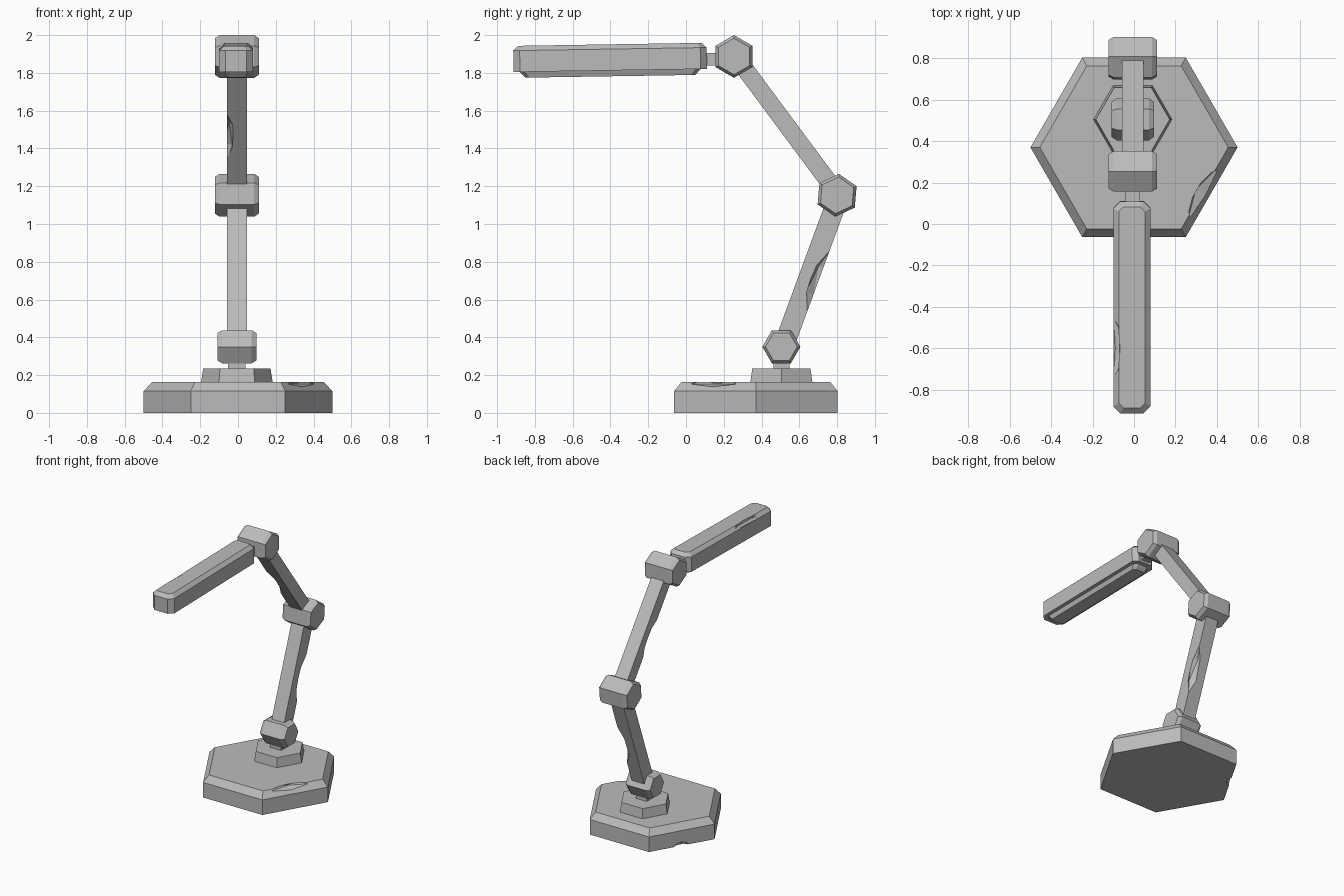
import bpy, bmesh
from math import sin, cos, pi, radians
from mathutils import Matrix, Vector

if "Cube" in bpy.data.objects:
    bpy.data.objects.remove(bpy.data.objects["Cube"])

grey = bpy.data.materials.new("plain grey")
grey.use_nodes = True
COLOUR = (0.5, 0.5, 0.5, 1)
grey.diffuse_color = COLOUR
grey.node_tree.nodes["Principled BSDF"].inputs["Base Color"].default_value = COLOUR

CX = -0.006  # sideways offset of everything above the base


def finish(name, bm):
    bmesh.ops.recalc_face_normals(bm, faces=bm.faces)
    mesh = bpy.data.meshes.new(name)
    bm.to_mesh(mesh)
    bm.free()
    mesh.materials.append(grey)
    obj = bpy.data.objects.new(name, mesh)
    bpy.context.collection.objects.link(obj)
    return obj


def loft(name, rings, matrix):
    """Skin a stack of equal-sized outlines and cap both ends."""
    bm = bmesh.new()
    loops = [[bm.verts.new(matrix @ Vector(p)) for p in ring] for ring in rings]
    n = len(loops[0])
    for a, b in zip(loops, loops[1:]):
        for i in range(n):
            j = (i + 1) % n
            bm.faces.new((a[i], a[j], b[j], b[i]))
    bm.faces.new(loops[0])
    bm.faces.new(loops[-1])
    return finish(name, bm)


def hexagon(r, z, phase=0):
    return [(r * cos(phase + i * pi / 3), r * sin(phase + i * pi / 3), z) for i in range(6)]


def rect(w, l, z, c=0):
    """Rectangle with half sizes w, l and corners cut by c."""
    if not c:
        return [(w, -l, z), (w, l, z), (-w, l, z), (-w, -l, z)]
    return [(w, c - l, z), (w, l - c, z), (w - c, l, z), (c - w, l, z),
            (-w, l - c, z), (-w, c - l, z), (c - w, -l, z), (w - c, -l, z)]


def chip(obj, centre, size, rotation):
    """Knock a faceted chip out of an edge."""
    bm = bmesh.new()
    bmesh.ops.create_icosphere(bm, subdivisions=1, radius=1)
    bmesh.ops.transform(bm, verts=bm.verts, matrix=Matrix.Translation(centre)
                        @ rotation @ Matrix.Diagonal((*size, 1)))
    cutter = finish("chip_cutter", bm)
    cutter.hide_render = True
    mod = obj.modifiers.new("chip", 'BOOLEAN')
    mod.operation, mod.solver, mod.object = 'DIFFERENCE', 'EXACT', cutter
    graph = bpy.context.evaluated_depsgraph_get()
    mesh = bpy.data.meshes.new_from_object(obj.evaluated_get(graph))
    obj.modifiers.remove(mod)
    obj.data = mesh
    bpy.data.objects.remove(cutter)


# Base plate with chipped rims
base = loft("base", [hexagon(0.5, 0), hexagon(0.5, 0.115), hexagon(0.455, 0.163)],
            Matrix.Translation((0, 0.37, 0)))
chip(base, (0.345, 0.14, 0.163), (0.06, 0.16, 0.025), Matrix.Rotation(radians(-30), 4, 'Z'))
chip(base, (-0.37, 0.59, 0), (0.025, 0.06, 0.03), Matrix.Rotation(radians(150), 4, 'Z'))

# Collar and neck
stand = Matrix.Translation((CX, 0.505, 0))
loft("collar", [hexagon(0.19, 0.16), hexagon(0.178, 0.235)], stand)
loft("neck", [rect(0.046, 0.042, 0.23), rect(0.046, 0.042, 0.3)], stand)

# Hexagonal joints lying along x
ACROSS = Matrix(((0, 0, 1, 0), (1, 0, 0, 0), (0, 1, 0, 0), (0, 0, 0, 1)))
JOINTS = {
    "lower_joint": (0.505, 0.35, 0.101, 0.103, 0),
    "elbow_joint": (0.8, 1.152, 0.114, 0.117, 25),
    "head_joint": (0.254, 1.887, 0.113, 0.117, 30),
}
centres = {}
for name, (y, z, r, half, turn) in JOINTS.items():
    centres[name] = Vector((CX, y, z))
    steps = [(r - 0.017, -half), (r, 0.025 - half), (r, half - 0.025), (r - 0.017, half)]
    loft(name, [hexagon(a, b, radians(turn)) for a, b in steps],
         Matrix.Translation(centres[name]) @ ACROSS)


# Square arms between the joints
def arm(name, start, end, thick, shift):
    a, b = centres[start], centres[end]
    up = (b - a).normalized()
    side = Vector((1, 0, 0))
    back = up.cross(side)
    frame = Matrix((side, back, up)).transposed().to_4x4()
    frame.translation = a + back * shift
    length = (b - a).length
    obj = loft(name, [rect(0.053, thick / 2, 0.03), rect(0.053, thick / 2, length - 0.03)], frame)
    return obj, frame, length


lower, frame, length = arm("lower_arm", "lower_joint", "elbow_joint", 0.108, 0.01)
chip(lower, frame @ Vector((0.053, 0.054, length * 0.46)), (0.045, 0.05, 0.17),
     frame.to_3x3().to_4x4())
upper, frame, length = arm("upper_arm", "elbow_joint", "head_joint", 0.092, 0.007)
chip(upper, frame @ Vector((-0.053, -0.054, length * 0.46)), (0.04, 0.045, 0.16),
     frame.to_3x3().to_4x4())

# Lamp head, slightly tilted, with a tapered light panel below
tilt = Matrix.Translation((CX - 0.004, -0.402, 1.88)) @ Matrix.Rotation(0.016, 4, 'X')
head = loft("lamp_head", [rect(0.09, 0.512, -0.067, 0.034), rect(0.09, 0.512, 0.046, 0.034),
                          rect(0.063, 0.485, 0.071, 0.022)], tilt)
chip(head, (-0.09, -0.6, 1.94), (0.026, 0.17, 0.02), Matrix.Rotation(0.016, 4, 'X'))
loft("light_panel", [rect(0.05, 0.45, -0.098, 0.02), rect(0.066, 0.485, -0.06, 0.025)], tilt)

# Short link from head to joint
loft("head_link", [rect(0.034, 0.05, 1.838), rect(0.034, 0.05, 1.906)],
     Matrix.Translation((CX, 0.135, 0)))
